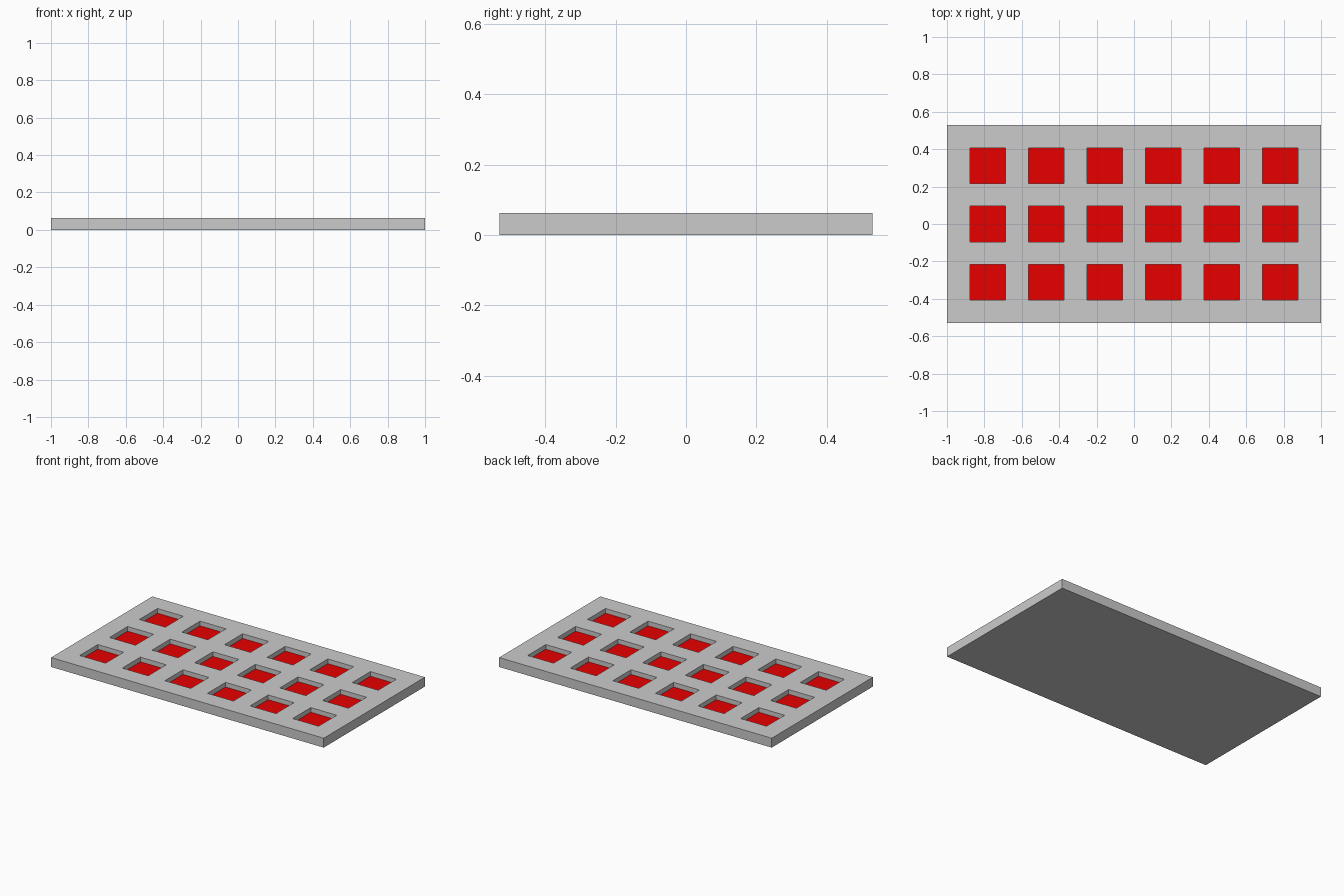
import bpy, bmesh

if "Cube" in bpy.data.objects:
    bpy.data.objects.remove(bpy.data.objects["Cube"])

PITCH, POCKET, HEIGHT, DEPTH = 0.3125, 0.19, 0.0625, 0.031
COLS, ROWS = 6, 3
HALF_X, HALF_Y = 1.0, 0.53


def grid_lines(count, half):
    """Outer edges plus both sides of every pocket along one axis."""
    lines = [-half]
    for i in range(count):
        c = (i - (count - 1) / 2) * PITCH
        lines += [c - POCKET / 2, c + POCKET / 2]
    return lines + [half]


xs, ys = grid_lines(COLS, HALF_X), grid_lines(ROWS, HALF_Y)
bm = bmesh.new()

# Top face, divided along the pocket edges
verts = [[bm.verts.new((x, y, HEIGHT)) for x in xs] for y in ys]
pockets = []
for j in range(len(ys) - 1):
    for i in range(len(xs) - 1):
        f = bm.faces.new((verts[j][i], verts[j][i + 1],
                          verts[j + 1][i + 1], verts[j + 1][i]))
        if i % 2 and j % 2:
            pockets.append(f)

# Red pocket floors, sunk with grey walls
res = bmesh.ops.extrude_discrete_faces(bm, faces=pockets)
for f in res["faces"]:
    f.material_index = 1
    for v in f.verts:
        v.co.z -= DEPTH

# Outer sides and underside
outer = [e for e in bm.edges if e.is_boundary]
res = bmesh.ops.extrude_edge_only(bm, edges=outer)
for v in (g for g in res["geom"] if isinstance(g, bmesh.types.BMVert)):
    v.co.z = 0
bmesh.ops.holes_fill(bm, edges=[e for e in bm.edges if e.is_boundary], sides=0)
for f in bm.faces:
    if all(abs(v.co.z) < 1e-6 for v in f.verts):
        f.material_index = 0
bmesh.ops.recalc_face_normals(bm, faces=bm.faces[:])

mesh = bpy.data.meshes.new("pocketed_tray")
bm.to_mesh(mesh)
bm.free()
red = bpy.data.materials.new("red_floor")
red.diffuse_color = (0.8, 0.0, 0.0, 1)
red.use_nodes = True
red.node_tree.nodes["Principled BSDF"].inputs["Base Color"].default_value = red.diffuse_color
mesh.materials.append(None)
mesh.materials.append(red)
tray = bpy.data.objects.new("pocketed_tray", mesh)
bpy.context.collection.objects.link(tray)
